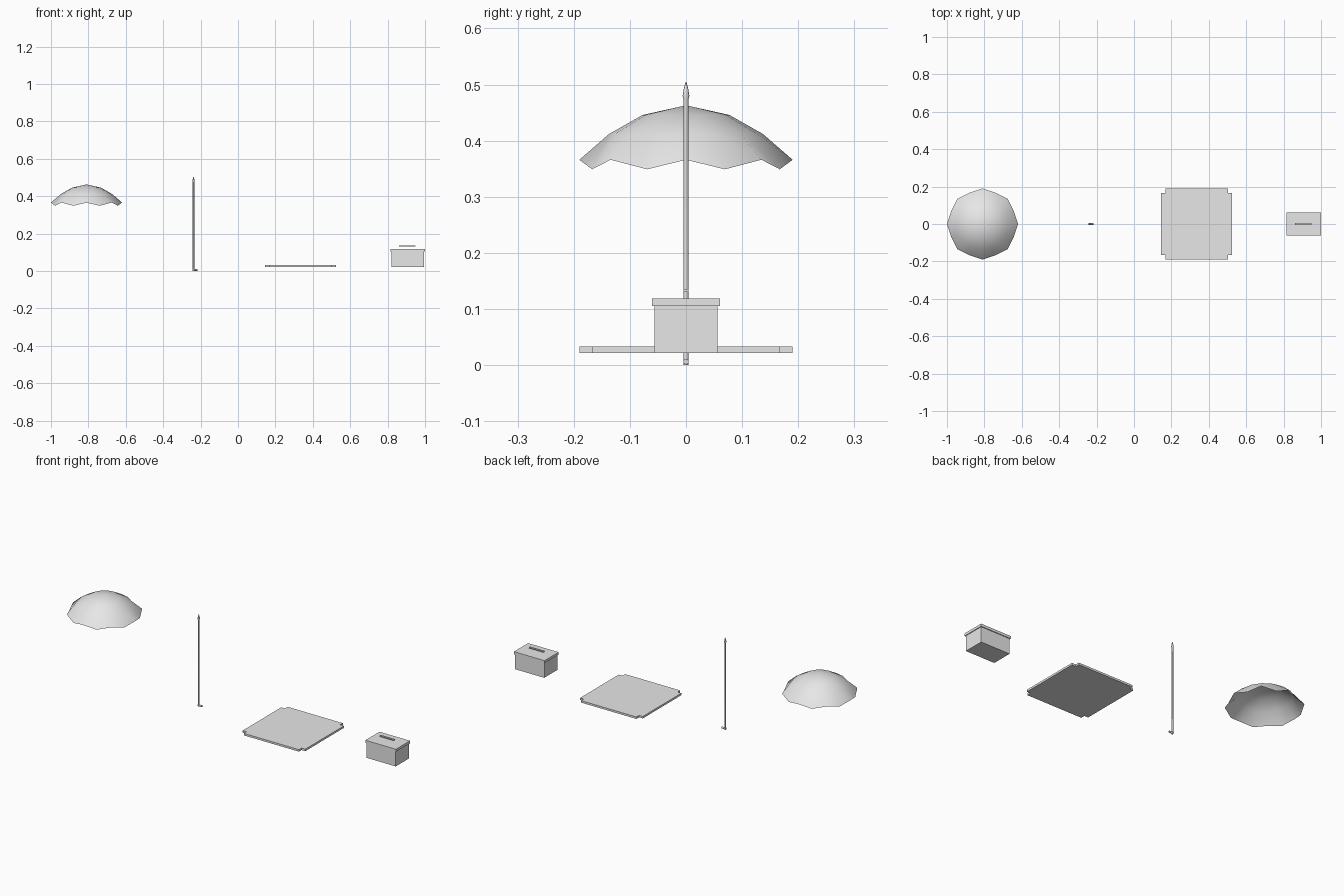
import bpy, bmesh, math
from mathutils import Matrix

if "Cube" in bpy.data.objects:
    bpy.data.objects.remove(bpy.data.objects["Cube"])

grey = bpy.data.materials.new("light_grey")
grey.diffuse_color = (0.8, 0.8, 0.8, 1)
grey.use_nodes = True
grey.node_tree.nodes["Principled BSDF"].inputs["Base Color"].default_value = grey.diffuse_color


def finish(bm, name, smooth=None):
    bmesh.ops.recalc_face_normals(bm, faces=bm.faces[:])
    me = bpy.data.meshes.new(name)
    bm.to_mesh(me)
    bm.free()
    me.materials.append(grey)
    ob = bpy.data.objects.new(name, me)
    bpy.context.collection.objects.link(ob)
    if smooth:
        bpy.ops.object.select_all(action='DESELECT')
        ob.select_set(True)
        bpy.context.view_layer.objects.active = ob
        bpy.ops.object.shade_smooth_by_angle(angle=math.radians(smooth))
    return ob


def box(name, x, z0, z1, sx, sy):
    bm = bmesh.new()
    bmesh.ops.create_cube(bm, size=1)
    bmesh.ops.transform(bm, verts=bm.verts, matrix=Matrix.Translation((x, 0, (z0 + z1) / 2))
                        @ Matrix.Diagonal((sx, sy, z1 - z0, 1)))
    return finish(bm, name)


def lathe(name, profile, matrix, sides=8, smooth=50):
    """Closed solid of revolution from (radius, height) pairs."""
    bm = bmesh.new()
    rings = [[bm.verts.new((r * math.cos(math.tau * i / sides),
                            r * math.sin(math.tau * i / sides), h))
              for i in range(sides)] for r, h in profile]
    for a, b in zip(rings, rings[1:]):
        for i in range(sides):
            j = (i + 1) % sides
            bm.faces.new((a[i], a[j], b[j], b[i]))
    bm.faces.new(rings[0][::-1])
    bm.faces.new(rings[-1])
    bmesh.ops.transform(bm, matrix=matrix, verts=bm.verts)
    return finish(bm, name, smooth)


# Canopy: open dome with eight ribs and a scalloped rim
bm = bmesh.new()
N, cx = 16, -0.81
top = bm.verts.new((cx, 0, 0.463))
rings = []
for rib, mid in (((0.077, 0.446), (0.077, 0.446)),
                 ((0.137, 0.412), (0.137, 0.412)),
                 ((0.19, 0.366), (0.181, 0.349))):
    ring = []
    for i in range(N):
        r, z = mid if i % 2 else rib
        a = math.tau * i / N
        ring.append(bm.verts.new((cx + r * math.cos(a), r * math.sin(a), z)))
    rings.append(ring)
for i in range(N):
    j = (i + 1) % N
    bm.faces.new((top, rings[0][i], rings[0][j]))
    for a, b in zip(rings, rings[1:]):
        bm.faces.new((a[i], b[i], b[j], a[j]))
finish(bm, "canopy", 60)

# Pole with a pointed tip, and a short foot bar at the bottom
lathe("pole", [(0.0045, 0.0), (0.0045, 0.474), (0.006, 0.48), (0.004, 0.492), (0.0008, 0.505)],
      Matrix.Translation((-0.238, 0, 0)))
lathe("pole_foot", [(0.005, 0), (0.005, 0.025)],
      Matrix.Translation((-0.2425, 0, 0.006)) @ Matrix.Rotation(math.pi / 2, 4, 'Y'))

# Table slab: square with notched corners
bm = bmesh.new()
h, n = 0.19, 0.167
corner = [(h, n), (n, n), (n, h)]
pts = []
for k in range(4):
    rot = Matrix.Rotation(k * math.pi / 2, 2)
    for x, y in corner:
        pts.append((rot[0][0] * x + rot[0][1] * y, rot[1][0] * x + rot[1][1] * y))
face = bm.faces.new([bm.verts.new((0.335 + x, y, 0.022)) for x, y in pts])
ext = bmesh.ops.extrude_face_region(bm, geom=[face], use_keep_orig=True)
bmesh.ops.translate(bm, vec=(0, 0, 0.011),
                    verts=[g for g in ext["geom"] if isinstance(g, bmesh.types.BMVert)])
finish(bm, "slab")

# Cooler box, lid and handle bar
box("box_body", 0.9075, 0.022, 0.105, 0.176, 0.113)
box("box_lid", 0.9075, 0.105, 0.119, 0.185, 0.122)
box("lid_handle", 0.905, 0.130, 0.136, 0.086, 0.009)
